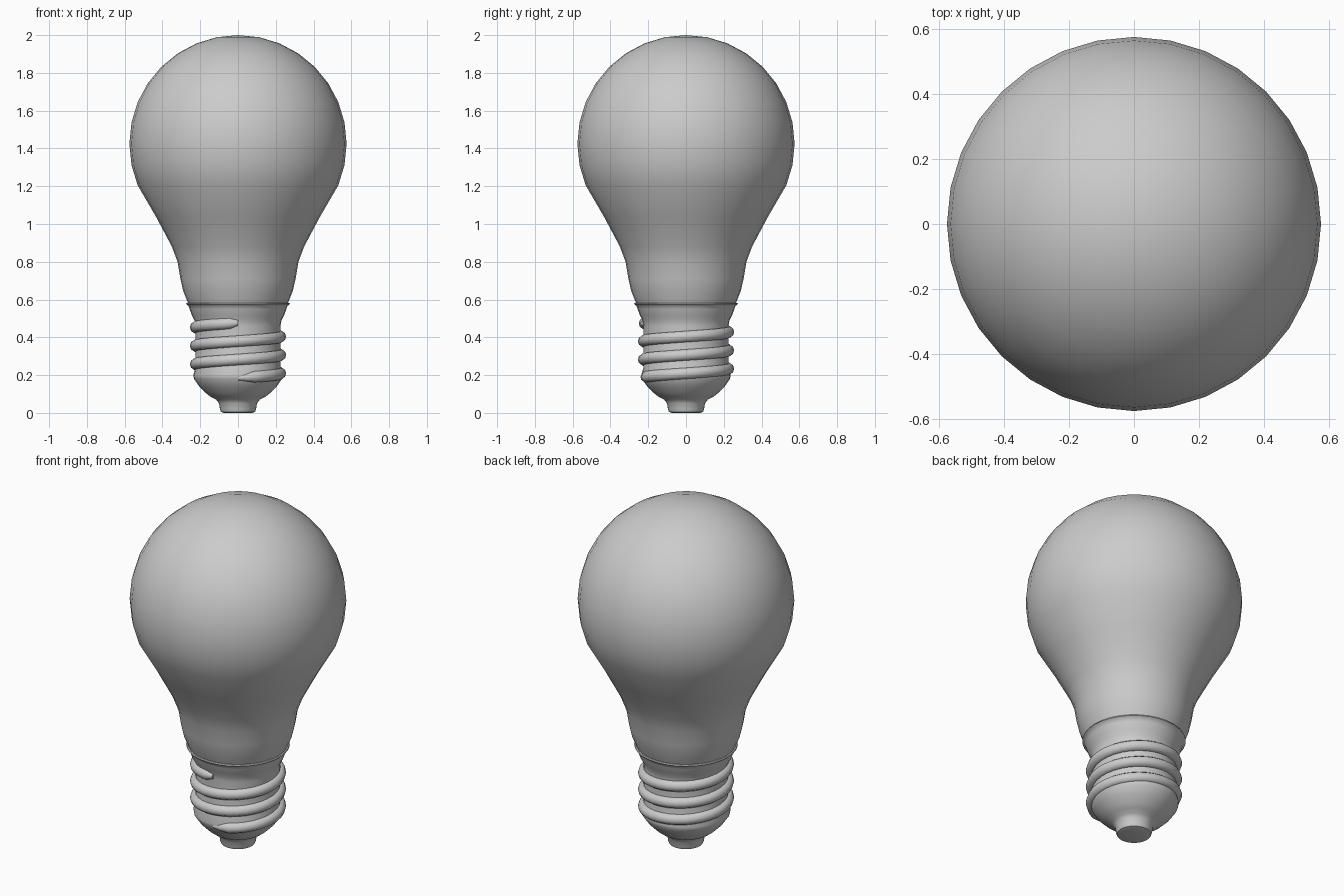
import bpy, bmesh
from math import sin, cos, pi, radians
from mathutils import Vector

if "Cube" in bpy.data.objects:
    bpy.data.objects.remove(bpy.data.objects["Cube"])

SEG = 32


def finish(name, bm, angle=40):
    bmesh.ops.remove_doubles(bm, verts=bm.verts, dist=1e-5)
    bmesh.ops.recalc_face_normals(bm, faces=bm.faces)
    mesh = bpy.data.meshes.new(name)
    bm.to_mesh(mesh)
    bm.free()
    ob = bpy.data.objects.new(name, mesh)
    bpy.context.collection.objects.link(ob)
    bpy.ops.object.select_all(action='DESELECT')
    ob.select_set(True)
    bpy.context.view_layer.objects.active = ob
    bpy.ops.object.shade_smooth_by_angle(angle=radians(angle))
    return ob


def lathe(name, profile, angle=40):
    bm = bmesh.new()
    vs = [bm.verts.new((r, 0, z)) for r, z in profile]
    es = [bm.edges.new(p) for p in zip(vs, vs[1:])]
    bmesh.ops.spin(bm, geom=vs + es, cent=(0, 0, 0), axis=(0, 0, 1),
                   angle=2 * pi, steps=SEG, use_duplicate=False)
    return finish(name, bm, angle)


# Glass bulb: round head flowing into a narrow neck
R, CZ = 0.575, 1.425
head = [(R * sin(i * pi / 16), CZ + R * cos(i * pi / 16)) for i in range(11)]
neck = [(0.435, 1.04), (0.395, 0.965), (0.35, 0.88), (0.32, 0.80),
        (0.305, 0.71), (0.29, 0.645), (0.262, 0.575)]
lathe("glass_bulb", head + neck)

# Metal cap: thin flange, collar, sleeve and stepped contact tip
lathe("metal_cap", [
    (0.25, 0.582), (0.272, 0.582), (0.275, 0.576), (0.262, 0.567),
    (0.256, 0.55), (0.244, 0.515), (0.23, 0.49), (0.225, 0.46),
    (0.225, 0.24), (0.237, 0.20), (0.233, 0.18), (0.205, 0.14),
    (0.17, 0.105), (0.145, 0.085), (0.115, 0.07), (0.10, 0.05),
    (0.096, 0.02), (0.09, 0.005), (0.075, 0.0), (0, 0)])

# Screw thread: three-turn helix with tapered ends
TURNS, SIDES = 3, 10
Z0, Z1 = 0.185, 0.477
bm = bmesh.new()
rings = []
n = TURNS * SEG
for i in range(n + 1):
    a = -pi / 2 + 2 * pi * i / SEG
    z = Z0 + (Z1 - Z0) * i / n
    t = 0.031 * min(1, 0.4 + 0.3 * i, 0.5 + 0.5 * (n - i))
    out = Vector((cos(a), sin(a), 0))
    rings.append([bm.verts.new(out * (0.224 + t * cos(2 * pi * k / SIDES))
                               + Vector((0, 0, z + t * sin(2 * pi * k / SIDES))))
                  for k in range(SIDES)])
for p, q in zip(rings, rings[1:]):
    for k in range(SIDES):
        m = (k + 1) % SIDES
        bm.faces.new((p[k], p[m], q[m], q[k]))
bm.faces.new(rings[0])
bm.faces.new(rings[-1])
finish("screw_thread", bm, 50)
